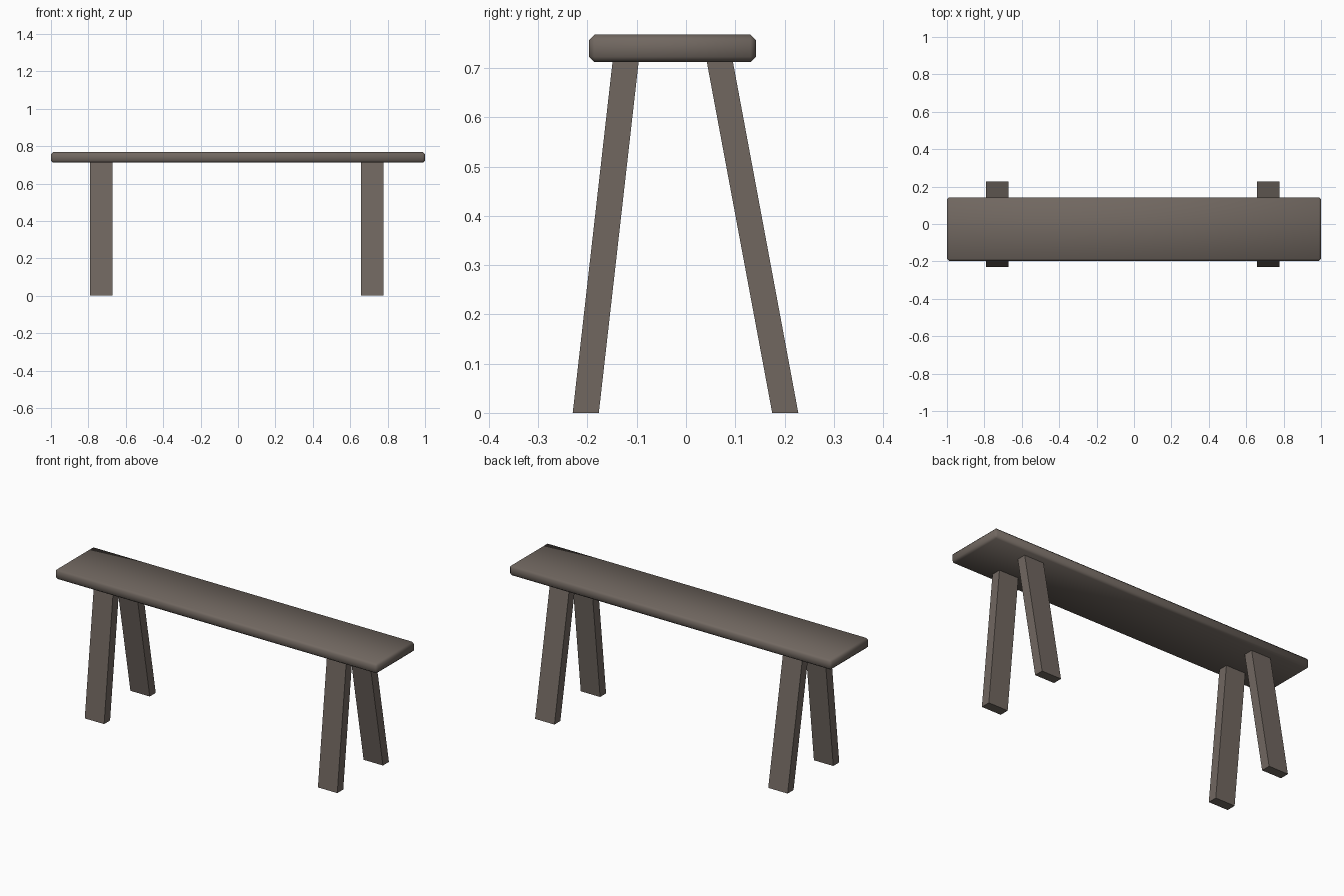
import bpy, bmesh

if "Cube" in bpy.data.objects:
    bpy.data.objects.remove(bpy.data.objects["Cube"])

wood = bpy.data.materials.new("dark weathered wood")
wood.diffuse_color = (0.165, 0.137, 0.118, 1)
wood.use_nodes = True
wood.node_tree.nodes["Principled BSDF"].inputs["Base Color"].default_value = wood.diffuse_color


def prism(name, x0, x1, bottom, top, z0, z1):
    """Box whose y range changes from bottom to top."""
    bm = bmesh.new()
    rings = []
    for (y0, y1), z in ((bottom, z0), (top, z1)):
        rings.append([bm.verts.new((x, y, z)) for x, y in
                      ((x0, y0), (x1, y0), (x1, y1), (x0, y1))])
    lo, hi = rings
    bm.faces.new(lo[::-1])
    bm.faces.new(hi)
    for i in range(4):
        j = (i + 1) % 4
        bm.faces.new((lo[i], lo[j], hi[j], hi[i]))
    mesh = bpy.data.meshes.new(name)
    bm.to_mesh(mesh)
    bm.free()
    mesh.materials.append(wood)
    obj = bpy.data.objects.new(name, mesh)
    bpy.context.collection.objects.link(obj)
    return obj


# Seat plank with softly shaded chamfered edges
seat = prism("seat", -1, 1, (-0.197, 0.142), (-0.197, 0.142), 0.712, 0.768)
bevel = seat.modifiers.new("chamfer", 'BEVEL')
bevel.width = 0.011
bevel.segments = 1
bevel.limit_method = 'NONE'
for p in seat.data.polygons:
    p.use_smooth = True

# Two pairs of splayed legs
for side, x in (("left", -0.79), ("right", 0.657)):
    prism(f"front_leg_{side}", x, x + 0.12,
          (-0.23, -0.177), (-0.149, -0.096), 0, 0.714)
    prism(f"back_leg_{side}", x, x + 0.12,
          (0.175, 0.228), (0.042, 0.095), 0, 0.714)
